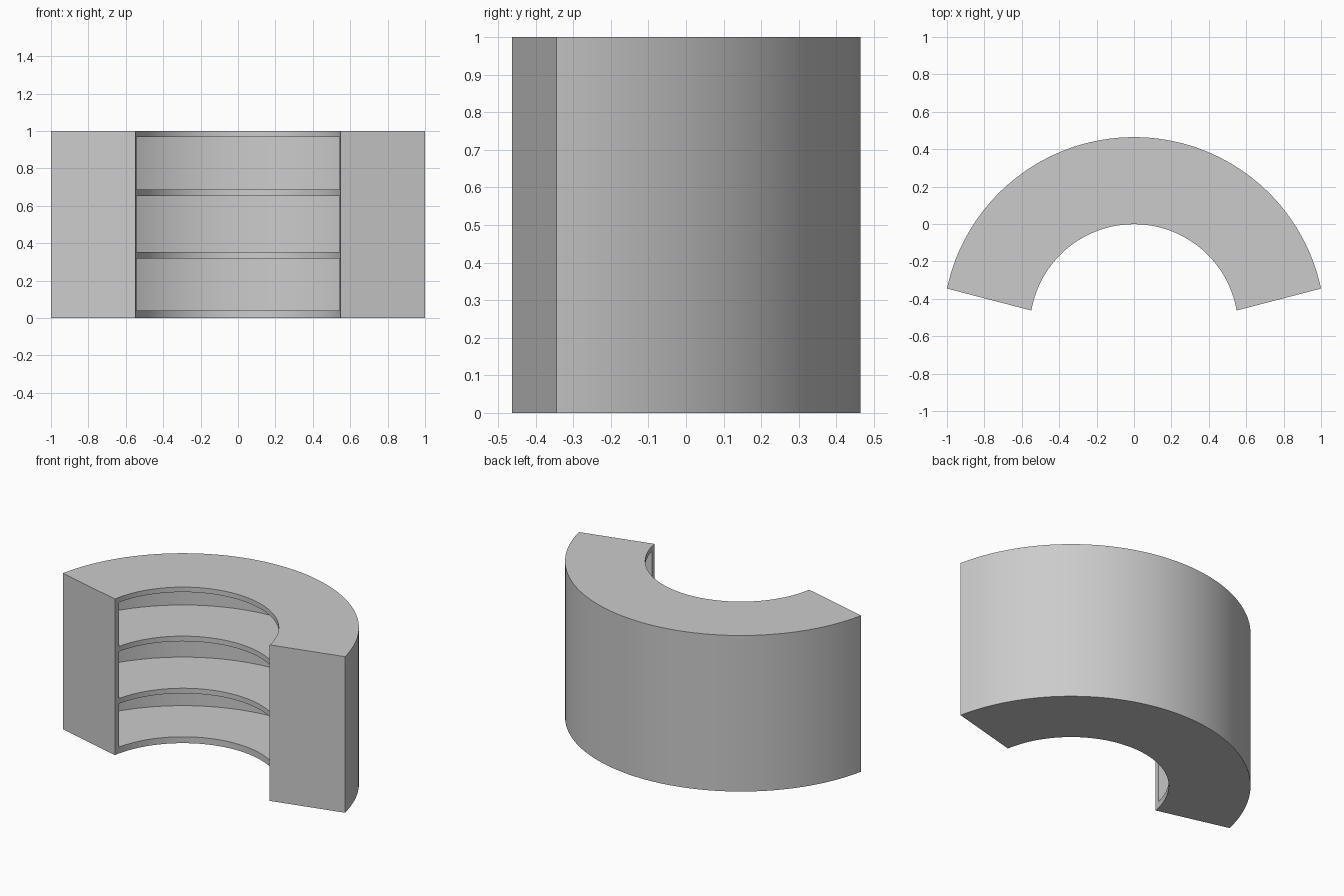
import bpy, bmesh
from math import sin, cos, asin, pi, radians

if "Cube" in bpy.data.objects:
    bpy.data.objects.remove(bpy.data.objects["Cube"])

CY = -0.558               # centre of both arcs
R_IN, R_OUT = 0.557, 1.0225
TILT = radians(14.6)      # slant of the flat end faces
OFFSET = 0.046            # end faces pass this far below the arc centre
BOARD = 0.033
SEGS = 64


def arc(r, inset):
    """Points on radius r, running between the two end planes moved in by inset."""
    a = TILT + asin((inset - OFFSET) / r)
    angles = [a + (pi - 2 * a) * i / SEGS for i in range(SEGS + 1)]
    return [(r * cos(t), CY + r * sin(t)) for t in angles]


def arc_board(name, r0, r1, z0, z1, inset=0.0):
    """Curved solid between two radii and two heights."""
    bm = bmesh.new()
    rings = []
    for p, q in zip(arc(r0, inset), arc(r1, inset)):
        rings.append([bm.verts.new((x, y, z)) for (x, y), z in
                      ((p, z0), (q, z0), (q, z1), (p, z1))])
    for a, b in zip(rings, rings[1:]):
        for i in range(4):
            j = (i + 1) % 4
            bm.faces.new((a[i], a[j], b[j], b[i]))
    bm.faces.new(rings[0])
    bm.faces.new(rings[-1])
    bmesh.ops.recalc_face_normals(bm, faces=bm.faces)
    mesh = bpy.data.meshes.new(name)
    bm.to_mesh(mesh)
    bm.free()
    ob = bpy.data.objects.new(name, mesh)
    bpy.context.collection.objects.link(ob)
    return ob


def activate(ob):
    bpy.ops.object.select_all(action='DESELECT')
    ob.select_set(True)
    bpy.context.view_layer.objects.active = ob


# Case: solid arc hollowed out from the inner, open side
case = arc_board("bookcase_case", R_IN, R_OUT, 0.0, 1.0)
hollow = arc_board("hollow_cutter", 0.42, R_OUT - 0.038, 0.041, 0.968, BOARD)
hollow.hide_render = True
cut = case.modifiers.new("hollow", 'BOOLEAN')
cut.operation = 'DIFFERENCE'
cut.solver = 'EXACT'
cut.object = hollow
activate(case)
bpy.ops.object.modifier_apply(modifier=cut.name)
bpy.data.objects.remove(hollow)

# Two shelves between the end panels
parts = [case]
for name, z in (("lower_shelf", 0.319), ("upper_shelf", 0.653)):
    parts.append(arc_board(name, R_IN, R_OUT - 0.038, z, z + BOARD, BOARD))

# Smooth curves, crisp board edges
for ob in parts:
    activate(ob)
    bpy.ops.object.shade_smooth_by_angle(angle=radians(30))
